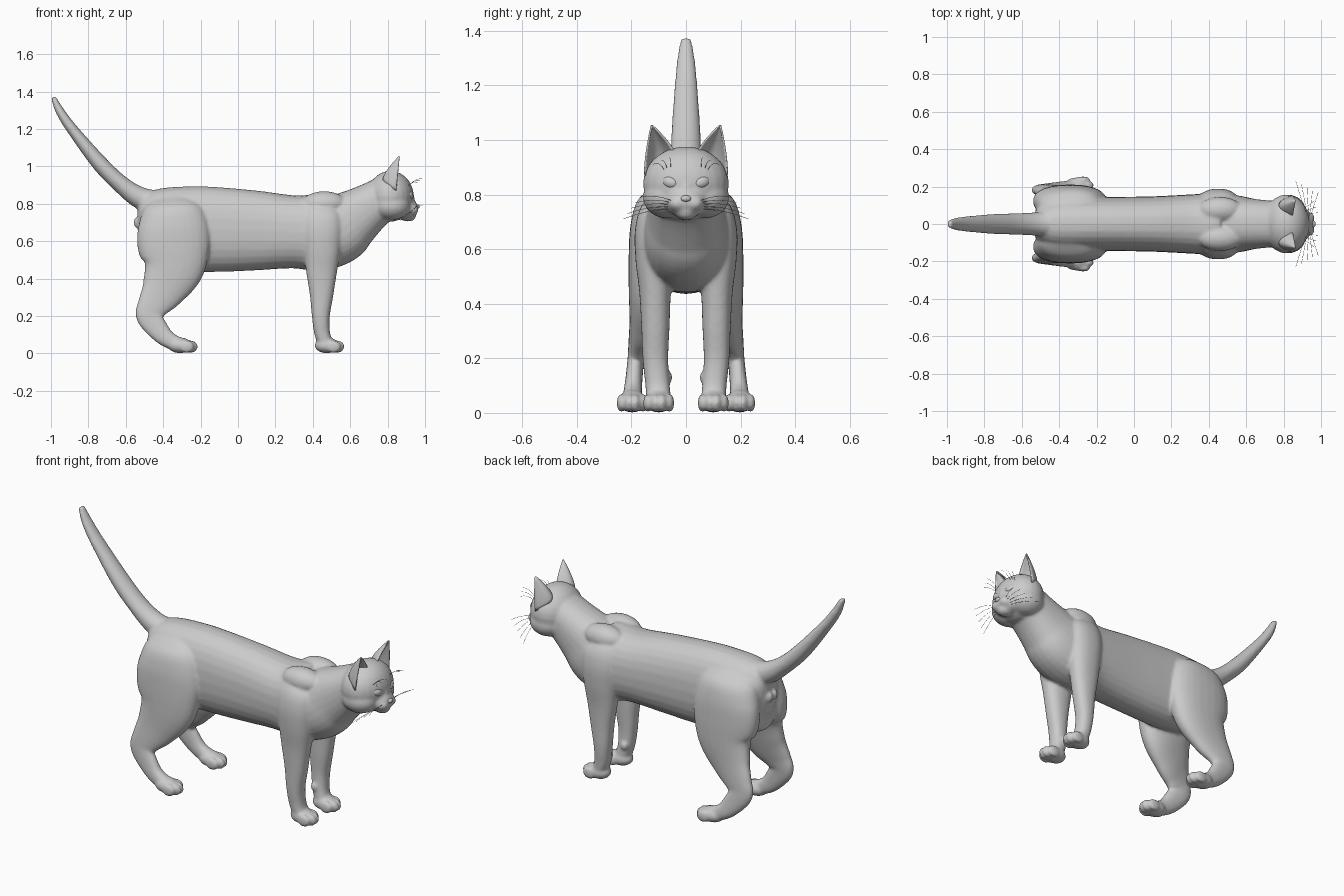
import bpy, bmesh, math
from mathutils import Vector, Matrix

if "Cube" in bpy.data.objects:
    bpy.data.objects.remove(bpy.data.objects["Cube"])


def finish(name, bm):
    bmesh.ops.recalc_face_normals(bm, faces=bm.faces)
    me = bpy.data.meshes.new(name)
    bm.to_mesh(me)
    bm.free()
    for p in me.polygons:
        p.use_smooth = True
    ob = bpy.data.objects.new(name, me)
    bpy.context.collection.objects.link(ob)
    return ob


def blob(bm, c, r, rot=None):
    """Ellipsoid with centre c and radii r."""
    m = Matrix.Translation(c) @ (rot or Matrix()) @ Matrix.Diagonal((*r, 1))
    bmesh.ops.create_uvsphere(bm, u_segments=24, v_segments=14, radius=1, matrix=m)


def spline(st, steps=6):
    """Catmull-Rom interpolation through the stations."""
    st = [Vector(s) for s in st]
    pts = [2 * st[0] - st[1]] + st + [2 * st[-1] - st[-2]]
    out = []
    for i in range(1, len(pts) - 2):
        a, b, c, d = pts[i - 1:i + 3]
        for k in range(steps):
            t = k / steps
            out.append(0.5 * (2 * b + (c - a) * t + (2 * a - 5 * b + 4 * c - d) * t * t
                              + (3 * b - a - 3 * c + d) * t ** 3))
    return out + [st[-1]]


def loft(bm, stations, side=1, n=28, power=2.3):
    """Skin rounded rings; station = (x, y, z, half width in y, half depth)."""
    st = spline(stations)
    rings = []
    for i, s in enumerate(st):
        d = st[min(i + 1, len(st) - 1)] - st[max(i - 1, 0)]
        t = Vector((d[0], 0, d[2])).normalized()
        up = Vector((0, 1, 0)).cross(t)
        c = Vector((s[0], s[1] * side, s[2]))
        ring = []
        for k in range(n):
            ca, sa = math.cos(2 * math.pi * k / n), math.sin(2 * math.pi * k / n)
            u = math.copysign(abs(ca) ** (2 / power), ca) * max(s[3], 0.004)
            v = math.copysign(abs(sa) ** (2 / power), sa) * max(s[4], 0.004)
            ring.append(bm.verts.new(c + Vector((0, u, 0)) + up * v))
        rings.append(ring)
    for r, q in zip(rings, rings[1:]):
        for k in range(n):
            bm.faces.new((r[k], r[(k + 1) % n], q[(k + 1) % n], q[k]))
    bm.faces.new(rings[0])
    bm.faces.new(rings[-1][::-1])


TORSO = [(-.535, 0, .69, .05, .08), (-.50, 0, .69, .11, .17), (-.42, 0, .68, .14, .205),
         (-.25, 0, .667, .145, .227), (-.10, 0, .662, .145, .226), (.10, 0, .657, .148, .213),
         (.30, 0, .650, .158, .195), (.43, 0, .648, .165, .207), (.535, 0, .667, .155, .19),
         (.615, 0, .72, .138, .16), (.705, 0, .782, .127, .13), (.80, 0, .845, .12, .11)]
TAIL = [(-.43, 0, .80, .07, .07), (-.53, 0, .835, .062, .058), (-.63, 0, .908, .057, .047),
        (-.74, 0, 1.017, .054, .043), (-.885, 0, 1.197, .042, .03), (-.95, 0, 1.292, .033, .024),
        (-.988, 0, 1.37, .02, .014)]
FRONT_LEG = [(.46, .06, .83, .03, .04), (.45, .09, .76, .072, .10), (.45, .107, .67, .08, .112),
             (.45, .112, .56, .073, .10), (.447, .113, .44, .058, .083), (.447, .112, .32, .052, .064),
             (.443, .112, .20, .047, .048), (.45, .105, .11, .045, .042), (.47, .10, .05, .045, .038)]
HIND_LEG = [(-.36, .06, .84, .04, .09), (-.355, .09, .78, .085, .155), (-.345, .113, .69, .09, .188),
            (-.343, .125, .58, .085, .195), (-.345, .135, .46, .075, .165), (-.40, .155, .34, .052, .12),
            (-.455, .175, .255, .036, .085), (-.475, .183, .20, .031, .07), (-.43, .19, .13, .031, .058),
            (-.375, .195, .075, .034, .045), (-.30, .197, .042, .04, .036)]

# Body: torso, tail, legs, paws and skull fused into one skin
body = bmesh.new()
loft(body, TORSO)
loft(body, TAIL, power=2)
blob(body, (.815, 0, .84), (.125, .158, .136))        # skull
blob(body, (.895, 0, .775), (.068, .08, .06))         # muzzle
blob(body, (.905, 0, .82), (.04, .033, .06))          # nose bridge
blob(body, (.908, 0, .735), (.045, .04, .03))         # chin
for s in (1, -1):
    loft(body, FRONT_LEG, s)
    loft(body, HIND_LEG, s)
    blob(body, (.46, .075 * s, .80), (.12, .07, .067))    # shoulder blade
    blob(body, (.82, .07 * s, .79), (.10, .088, .077))    # cheek
    blob(body, (.92, .031 * s, .768), (.046, .037, .033)) # whisker pad
    blob(body, (.435, .062 * s, .13), (.02, .013, .022))  # dew claw
    blob(body, (-.53, .02 * s, .70), (.03, .024, .032))   # below the tail
    for px, py in ((.475, .10), (-.31, .197)):            # paws and toes
        blob(body, (px, py * s, .043), (.066, .052, .042))
        for k, back in ((-1.5, .02), (-.5, 0), (.5, 0), (1.5, .02)):
            blob(body, (px + .056 - back, py * s + k * .027, .036), (.04, .0165, .034))
ob = finish("body", body)
mod = ob.modifiers.new("fuse", 'REMESH')
mod.mode = 'VOXEL'
mod.voxel_size = .008
mod.use_smooth_shade = True
mod = ob.modifiers.new("soften", 'SMOOTH')
mod.factor = .5
mod.iterations = 7

# Nose
bm = bmesh.new()
blob(bm, (.958, 0, .785), (.013, .019, .012))
finish("nose", bm)


def ear(name, s):
    """Hollow pointed cup, open to the front."""
    bm = bmesh.new()
    a, b, c = Vector((.845, .038, .945)), Vector((.705, .105, .95)), Vector((.845, .15, .87))
    tip = Vector((.864, .126, 1.055))
    mid = (a + c) / 2
    rows = []
    for j in range(9):
        t = j / 8 * .98
        row = []
        for i in range(13):
            u = i / 12
            base = a * (1 - u) ** 2 + b * 2 * u * (1 - u) + c * u * u
            p = mid.lerp(tip, t) + (base - mid) * (1 - t ** 1.35)
            row.append(bm.verts.new((p.x, p.y * s, p.z)))
        rows.append(row)
    for r, q in zip(rows, rows[1:]):
        for i in range(12):
            bm.faces.new((r[i], r[i + 1], q[i + 1], q[i]))
    ob = finish(name, bm)
    mod = ob.modifiers.new("thickness", 'SOLIDIFY')
    mod.thickness = .006
    mod.offset = 0


def hair(curve, p, q, sag):
    """One thin whisker from p to q."""
    sp = curve.splines.new('POLY')
    sp.points.add(4)
    for i in range(5):
        t = i / 4
        v = Vector(p).lerp(Vector(q), t)
        sp.points[i].co = (v.x, v.y, v.z + sag * 4 * t * (1 - t), 1)


whiskers = bpy.data.curves.new("whiskers", 'CURVE')
whiskers.dimensions = '3D'
whiskers.bevel_depth = .0009
whiskers.bevel_resolution = 0
for s, side in ((1, "left"), (-1, "right")):
    ear(side + "_ear", s)
    # Almond eyes, slanted up at the outside
    bm = bmesh.new()
    rot = Matrix.Rotation(s * .35, 4, 'Z') @ Matrix.Rotation(s * .3, 4, 'X')
    blob(bm, (.917, .058 * s, .845), (.019, .031, .022), rot)
    finish(side + "_eye", bm)
    # Mouth whiskers and brow whiskers
    for k in range(5):
        hair(whiskers, (.945 - .006 * k, .045 * s, .775 - .007 * k),
             (.985 - .03 * k, (.17 + .015 * k) * s, .79 - .02 * k), .01)
    for k in range(3):
        hair(whiskers, (.905, (.055 + .012 * k) * s, .89),
             (.985 - .012 * k, (.06 + .03 * k) * s, .935 - .012 * k), .012)
bpy.context.collection.objects.link(bpy.data.objects.new("whiskers", whiskers))
